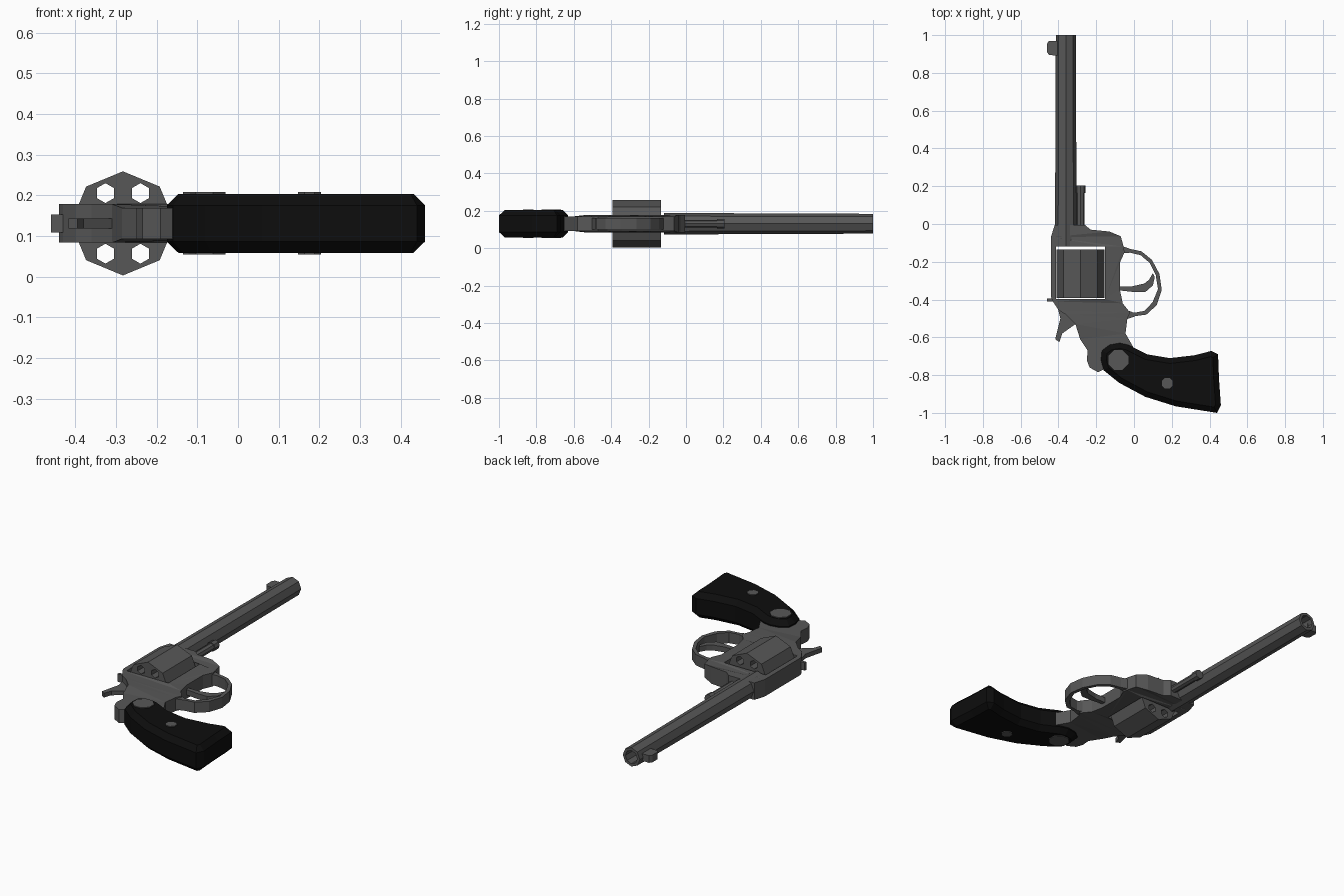
import bpy, bmesh, math
from mathutils import Matrix

if "Cube" in bpy.data.objects:
    bpy.data.objects.remove(bpy.data.objects["Cube"])

CZ = 0.131  # mid plane of the whole model


def material(name, v):
    m = bpy.data.materials.new(name)
    m.diffuse_color = (v, v, v, 1)
    m.use_nodes = True
    m.node_tree.nodes["Principled BSDF"].inputs["Base Color"].default_value = m.diffuse_color
    return m


STEEL = material("dark steel", 0.095)
BLACK = material("black grip", 0.004)


def finish(name, me, mat):
    bm = bmesh.new()
    bm.from_mesh(me)
    bmesh.ops.remove_doubles(bm, verts=bm.verts, dist=1e-5)
    bmesh.ops.recalc_face_normals(bm, faces=bm.faces)
    for f in bm.faces:
        f.smooth = False
        f.material_index = 0
    bm.to_mesh(me)
    bm.free()
    me.materials.clear()
    me.materials.append(mat)
    ob = bpy.data.objects.new(name, me)
    bpy.context.collection.objects.link(ob)
    return ob


def plate(name, loops, half, mat=STEEL, z=CZ, chamfer=0.0, matrix=None):
    """Extruded outline; extra loops become holes."""
    cu = bpy.data.curves.new(name + "_outline", 'CURVE')
    cu.dimensions, cu.fill_mode = '2D', 'BOTH'
    cu.extrude = half - chamfer
    cu.bevel_depth, cu.bevel_resolution, cu.offset = chamfer, 0, -chamfer
    for pts in loops:
        sp = cu.splines.new('POLY')
        sp.points.add(len(pts) - 1)
        for p, (x, y) in zip(sp.points, pts):
            p.co = (x, y, 0, 1)
        sp.use_cyclic_u = True
    tmp = bpy.data.objects.new(name + "_tmp", cu)
    bpy.context.collection.objects.link(tmp)
    dg = bpy.context.evaluated_depsgraph_get()
    me = bpy.data.meshes.new_from_object(tmp.evaluated_get(dg))
    bpy.data.objects.remove(tmp)
    bpy.data.curves.remove(cu)
    me.name = name
    me.transform(matrix or Matrix.Translation((0, 0, z)))
    return finish(name, me, mat)


def ngon(cx, cy, r, n, start=0.0):
    return [(cx + r * math.cos(start + math.tau * i / n),
             cy + r * math.sin(start + math.tau * i / n)) for i in range(n)]


def turned(name, x, profile, n=8):
    """Closed (radius, y) profile turned around an axis along y."""
    bm = bmesh.new()
    rings = [[bm.verts.new((x + px, y, CZ + pz)) for px, pz in ngon(0, 0, r, n)]
             for r, y in profile]
    for a, b in zip(rings, rings[1:]):
        for i in range(n):
            j = (i + 1) % n
            bm.faces.new((a[i], a[j], b[j], b[i]))
    bm.faces.new(rings[0])
    bm.faces.new(rings[-1])
    me = bpy.data.meshes.new(name)
    bm.to_mesh(me)
    bm.free()
    return finish(name, me, STEEL)


# Frame with the cylinder window, thinner towards the grip and the guard
frame = plate("frame", [[
    (-.44, -.07), (-.42, -.005), (-.26, -.005), (-.23, -.03), (-.13, -.04),
    (-.07, -.065), (-.055, -.12), (-.05, -.15), (-.075, -.205), (-.075, -.345),
    (-.06, -.42), (-.02, -.47), (-.035, -.50), (-.045, -.58), (-.005, -.65),
    (-.02, -.70), (-.10, -.76), (-.16, -.77), (-.19, -.785), (-.235, -.76),
    (-.25, -.72), (-.245, -.67), (-.285, -.61), (-.31, -.53), (-.36, -.48),
    (-.40, -.455), (-.43, -.41), (-.44, -.385)],
    [(-.412, -.118), (-.154, -.118), (-.154, -.398), (-.412, -.398)]], 0.0475)
for v in frame.data.vertices:
    if v.co.x > -.11 or v.co.y < -.6:
        v.co.z = CZ + (v.co.z - CZ) * 0.8

# Barrel with open bore, and ejector rod below it
turned("barrel", -.361, [(.057, -.118), (.057, 0), (.053, 1), (.037, 1), (.037, .02)])
turned("ejector_rod", -.283, [(.021, -.03), (.021, .165), (.026, .165), (.026, .205)])

# Cylinder with six through chambers
chambers = [ngon(-.283 + x, z, .0245, 6, math.pi / 2)
            for x, z in ngon(0, 0, .086, 6)]
plate("cylinder", [ngon(-.283, 0, .128, 8)] + chambers, 0.129,
      matrix=Matrix.Translation((0, -.264, CZ)) @ Matrix.Rotation(math.pi / 2, 4, 'X'))

# Trigger guard, trigger and hammer
plate("trigger_guard", [[
    (-.06, -.118), (-.02, -.132), (.04, -.145), (.095, -.19), (.135, -.265),
    (.147, -.35), (.12, -.43), (.065, -.48), (.01, -.487), (-.04, -.505),
    (-.04, -.455), (0, -.47), (.055, -.46), (.098, -.415), (.127, -.345),
    (.115, -.27), (.082, -.205), (.035, -.165), (-.02, -.152), (-.06, -.155)]], 0.03)
plate("trigger", [[
    (-.09, -.33), (-.01, -.33), (.055, -.315), (.08, -.295), (.10, -.26),
    (.11, -.28), (.10, -.325), (.06, -.36), (0, -.36), (-.09, -.35)]], 0.015)
plate("hammer", [[
    (-.405, -.44), (-.39, -.50), (-.417, -.61), (-.395, -.625), (-.38, -.58),
    (-.31, -.53), (-.33, -.44)]], 0.012)

# Sights
plate("front_sight", [[
    (-.39, .89), (-.45, .895), (-.46, .91), (-.46, .955), (-.45, .97),
    (-.39, .97)]], 0.02)
plate("rear_sight", [[(-.46, -.395), (-.43, -.395), (-.43, -.41), (-.46, -.41)]], 0.022)

# Grip with chamfered rim, and the discs on both sides
plate("grip", [[
    (-.175, -.72), (-.17, -.67), (-.13, -.64), (-.075, -.63), (-.03, -.64),
    (.07, -.69), (.19, -.71), (.32, -.695), (.41, -.672), (.445, -.69),
    (.45, -.82), (.46, -.96), (.44, -1.0), (.22, -.965), (.06, -.915),
    (-.08, -.84), (-.16, -.775)]], 0.0725, BLACK, chamfer=0.028)
for side, s in (("upper", 1), ("lower", -1)):
    for part, x, y, r in (("disc", -.083, -.72, .057), ("screw", .176, -.843, .031)):
        plate(f"{side}_grip_{part}", [ngon(x, y, r, 8, math.pi / 8)], 0.004,
              z=CZ + s * 0.073)
